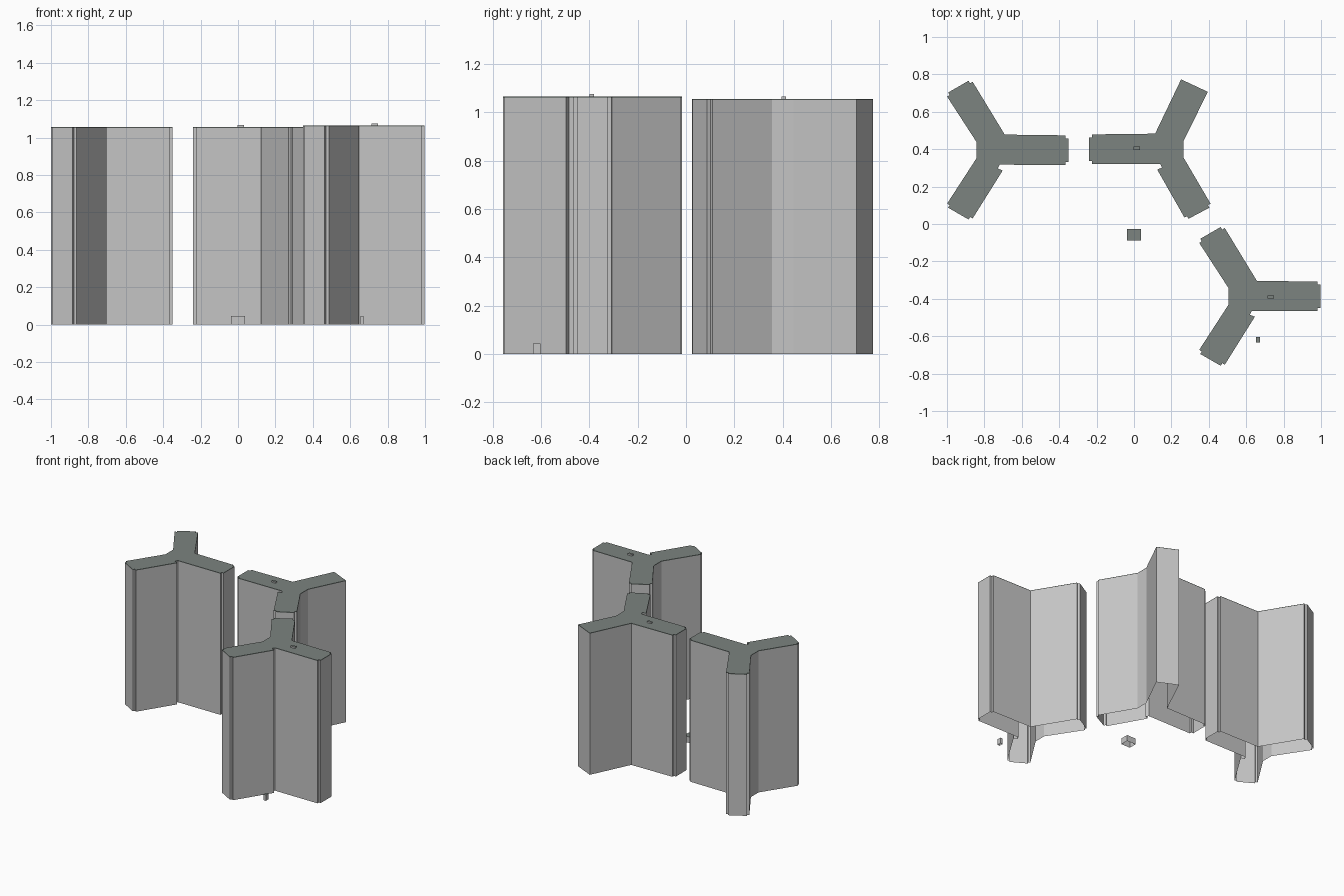
import bpy
import bmesh
from math import cos, sin, radians

cube = bpy.data.objects.get("Cube")
if cube:
    bpy.data.objects.remove(cube)


def make_material(name, colour):
    mat = bpy.data.materials.new(name)
    mat.use_nodes = True
    mat.diffuse_color = colour
    mat.node_tree.nodes["Principled BSDF"].inputs["Base Color"].default_value = colour
    return mat


WALL = make_material("pale_grey_wall", (0.56, 0.56, 0.56, 1))
ROOF = make_material("grey_green_roof", (0.20, 0.23, 0.215, 1))
HALF_WIDTH = 0.079
STEP = 0.016
ROOF_EDGE = 0.005


def wing_end(angle, length, stepped=True):
    """Outline points around the end of one wing, counter-clockwise."""
    if stepped:
        half = [(length - STEP, HALF_WIDTH), (length - STEP, HALF_WIDTH - STEP),
                (length, HALF_WIDTH - STEP)]
    else:
        half = [(length, HALF_WIDTH)]
    local = [(along, -side) for along, side in half] + half[::-1]
    c, s = cos(radians(angle)), sin(radians(angle))
    return [(u * c - v * s, u * s + v * c) for u, v in local]


def tower_outline(wings):
    """Three wings joined by a sharp corner, a filled corner and a notched corner."""
    first, second, third = wings
    sharp = [(0.052, 0.083)]
    filled = [(-0.1, 0.045), (-0.1, -0.045)]
    notch = [(0.041, -0.109), (0.015, -0.098), (0.025, -0.078)]
    return (wing_end(*first) + sharp + wing_end(*second) + filled
            + wing_end(*third) + notch)


def extrude_shell(name, outline, centre, base, top, edge=0.0):
    """Walls open underneath, closed by a roof with a thin rim band."""
    bm = bmesh.new()
    levels = [base, top - edge, top] if edge else [base, top]
    rings = [[bm.verts.new((centre[0] + x, centre[1] + y, z)) for x, y in outline]
             for z in levels]
    count = len(outline)
    for level, (low, high) in enumerate(zip(rings, rings[1:])):
        for i in range(count):
            j = (i + 1) % count
            face = bm.faces.new((low[i], low[j], high[j], high[i]))
            face.material_index = level
    bm.faces.new(rings[-1]).material_index = 1
    mesh = bpy.data.meshes.new(name)
    bm.to_mesh(mesh)
    bm.free()
    mesh.materials.append(WALL)
    mesh.materials.append(ROOF)
    obj = bpy.data.objects.new(name, mesh)
    bpy.context.collection.objects.link(obj)
    return obj


def box(name, centre, size, base, top):
    x, y = size[0] / 2, size[1] / 2
    return extrude_shell(name, [(-x, -y), (x, -y), (x, y), (-x, y)], centre, base, top)


# Two matching towers
regular = tower_outline([(0, 0.392), (120, 0.392), (240, 0.392)])
extrude_shell("right_tower", regular, (-0.743, 0.395), 0, 1.056, ROOF_EDGE)
extrude_shell("front_tower", regular, (0.605, -0.387), 0, 1.065, ROOF_EDGE)

# Mirrored tower with one plain wing end
varied = tower_outline([(0, 0.405), (115, 0.375, False), (242, 0.388)])
mirrored = [(-x, y) for x, y in reversed(varied)]
extrude_shell("middle_tower", mirrored, (0.165, 0.4), 0, 1.056, ROOF_EDGE)

# Small rooftop housings
box("middle_roof_housing", (0.015, 0.405), (0.035, 0.018), 1.055, 1.066)
box("front_roof_housing", (0.73, -0.39), (0.035, 0.018), 1.064, 1.076)

# Low buildings on the ground
box("courtyard_building", (0.0, -0.058), (0.074, 0.06), 0, 0.045)
box("side_kiosk", (0.663, -0.618), (0.02, 0.03), 0, 0.043)
